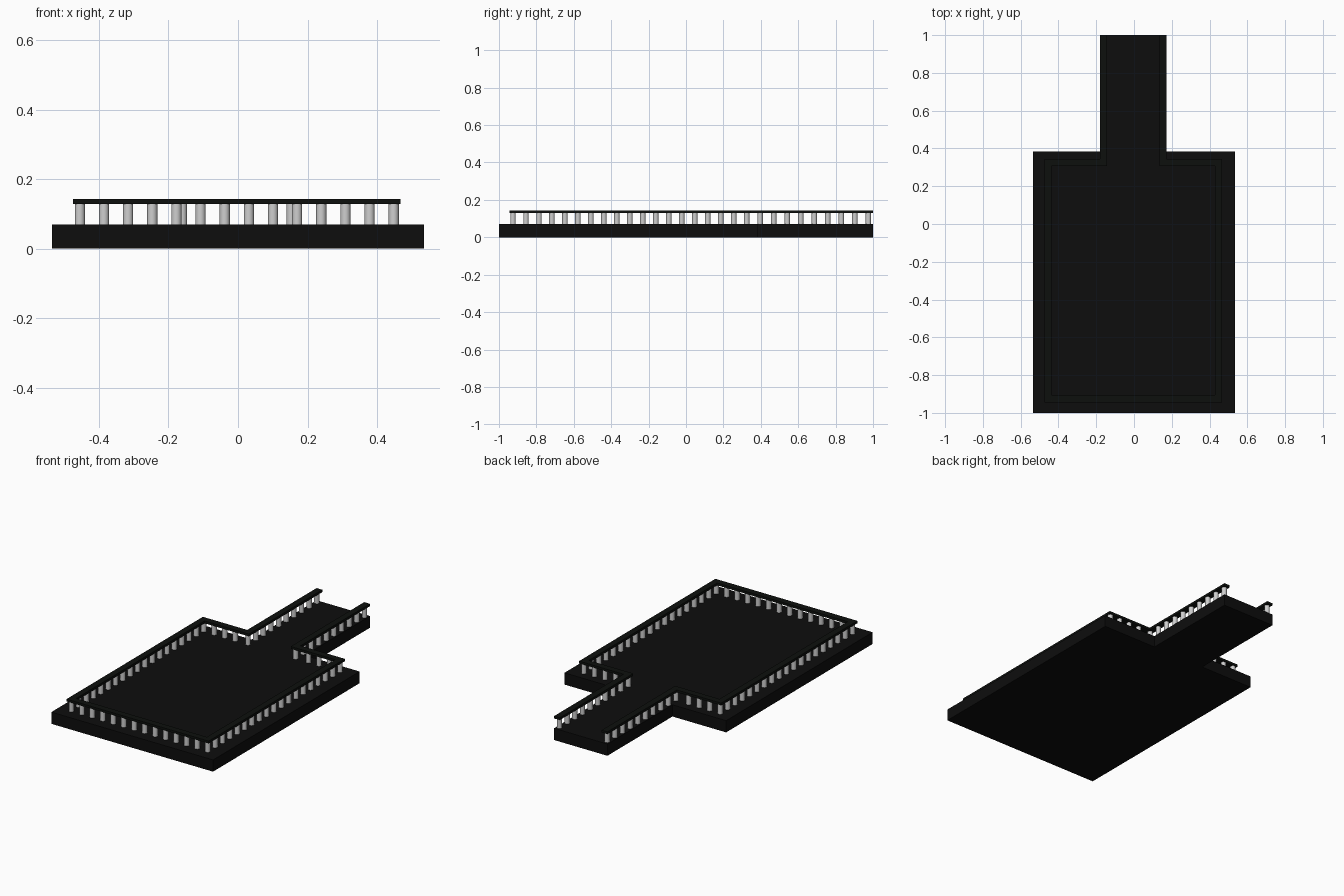
import bpy, bmesh, math
from mathutils import Vector

if "Cube" in bpy.data.objects:
    bpy.data.objects.remove(bpy.data.objects["Cube"])

BASE_TOP, RAIL_LOW, RAIL_TOP = 0.07, 0.129, 0.143
CX = -0.0035            # centre line of railing and walkway
HALF = 0.019            # half width of handrail
SIDE, NECK = 0.451, 0.1575
FRONT, BACK, END = -0.925, 0.325, 1.0


def material(name, rgb):
    m = bpy.data.materials.new(name)
    m.diffuse_color = (*rgb, 1)
    m.use_nodes = True
    m.node_tree.nodes["Principled BSDF"].inputs["Base Color"].default_value = m.diffuse_color
    return m


black = material("black", (0.004, 0.004, 0.004))
rail_black = material("rail black", (0.004, 0.005, 0.004))
pale = material("pale grey", (0.62, 0.62, 0.62))


def prism(name, outline, z0, z1, mat):
    bm = bmesh.new()
    face = bm.faces.new([bm.verts.new((x, y, z0)) for x, y in outline])
    top = bmesh.ops.extrude_face_region(bm, geom=[face])["geom"]
    bmesh.ops.translate(bm, vec=(0, 0, z1 - z0),
                        verts=[v for v in top if isinstance(v, bmesh.types.BMVert)])
    bmesh.ops.recalc_face_normals(bm, faces=bm.faces)
    me = bpy.data.meshes.new(name)
    bm.to_mesh(me)
    bm.free()
    me.materials.append(mat)
    ob = bpy.data.objects.new(name, me)
    bpy.context.collection.objects.link(ob)
    return ob


# T-shaped floor slab: wide terrace with narrow walkway at the back
nl, nr = CX - NECK - HALF, CX + NECK + HALF
prism("floor_slab", [(-0.535, -1), (0.535, -1), (0.535, 0.385), (nr, 0.385),
                     (nr, 1), (nl, 1), (nl, 0.385), (-0.535, 0.385)],
      0, BASE_TOP, black)


# handrail following the terrace, open at the end of the walkway
def rail_side(d):
    half = [(NECK + d, END), (NECK + d, BACK + d), (SIDE + d, BACK + d),
            (SIDE + d, FRONT - d)]
    return [(CX + x, y) for x, y in half] + [(CX - x, y) for x, y in reversed(half)]


prism("handrail", rail_side(HALF) + rail_side(-HALF)[::-1], RAIL_LOW, RAIL_TOP, rail_black)

# post positions
step = 2 * SIDE / 13
spots = [(-SIDE + i * step, FRONT) for i in range(14)]
for s in (-1, 1):
    spots += [(s * SIDE, FRONT + i * (BACK - FRONT) / 18) for i in range(1, 19)]
    spots += [(s * (SIDE - i * step), BACK) for i in range(1, 4)]
    spots += [(s * NECK, BACK + i * (0.975 - BACK) / 9) for i in range(10)]

# round posts under the handrail
bm = bmesh.new()
h = RAIL_LOW - BASE_TOP + 0.002
for x, y in spots:
    new = bmesh.ops.create_cone(bm, cap_ends=True, segments=20, radius1=0.0145,
                                radius2=0.0145, depth=h)["verts"]
    bmesh.ops.translate(bm, verts=new, vec=Vector((CX + x, y, (BASE_TOP + RAIL_LOW) / 2)))
me = bpy.data.meshes.new("railing_posts")
bm.to_mesh(me)
bm.free()
me.materials.append(pale)
posts = bpy.data.objects.new("railing_posts", me)
bpy.context.collection.objects.link(posts)
bpy.context.view_layer.objects.active = posts
posts.select_set(True)
bpy.ops.object.shade_smooth_by_angle(angle=math.radians(40))
